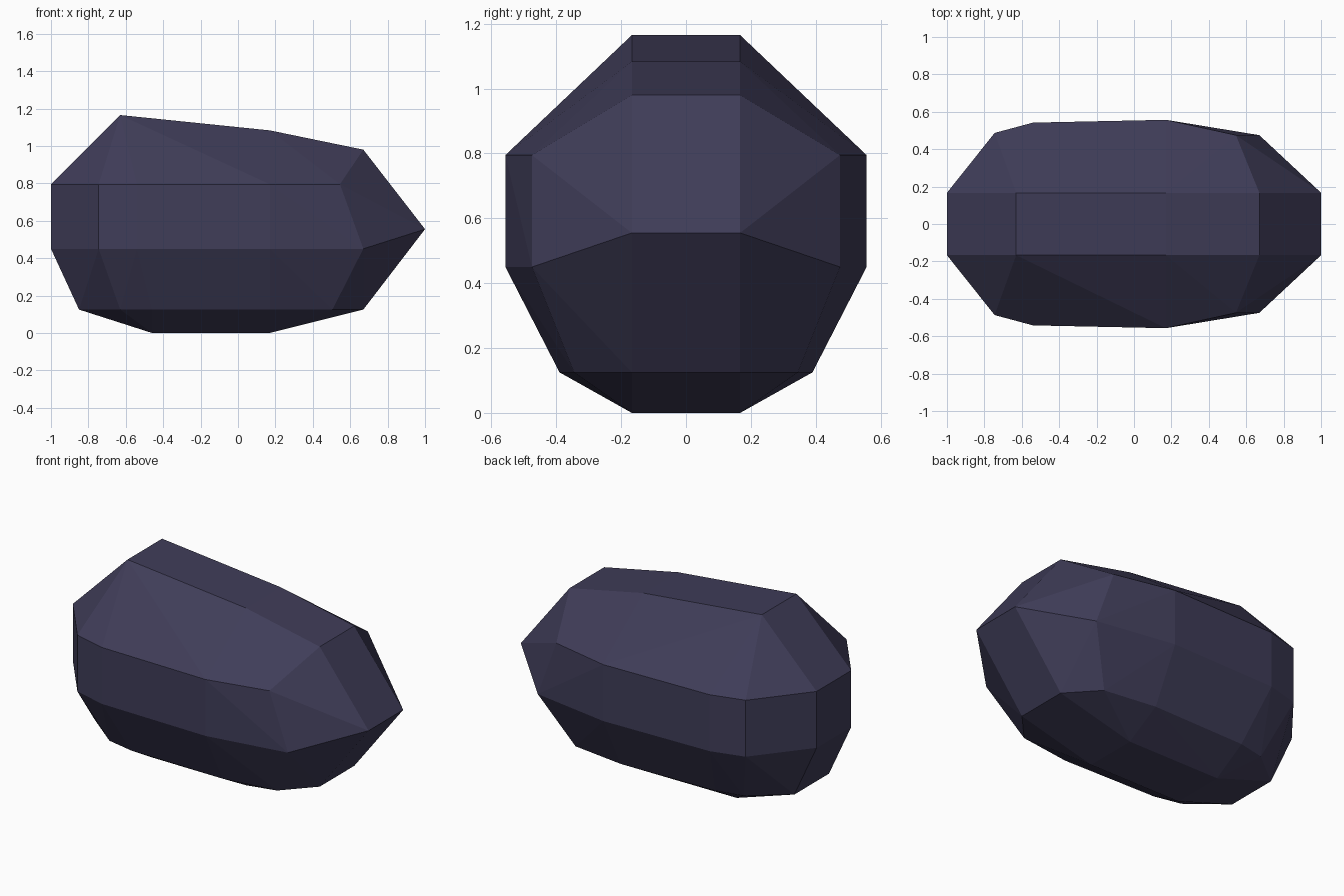
import bpy, bmesh

if "Cube" in bpy.data.objects:
    bpy.data.objects.remove(bpy.data.objects["Cube"])

# Centre band profile (x, z), extruded between y = -0.167 and 0.167
BAND = 0.167
profile = [(-0.63, 1.165), (0.17, 1.083), (0.67, 0.98), (1.0, 0.555), (0.67, 0.125),
           (0.17, 0), (-0.46, 0), (-0.85, 0.125), (-1.0, 0.45), (-1.0, 0.795)]

# Flank outlines (x, half width) at each height
flank = [(-0.745, 0.487), (-0.54, 0.542), (0.17, 0.557)]
rings = {
    0.795: flank + [(0.545, 0.475)],
    0.45: flank + [(0.67, 0.475)],
    0.125: [(-0.63, 0.342), (-0.46, 0.378), (0.17, 0.39), (0.505, 0.345)],
}

half = [(x, BAND, z) for x, z in profile]
half += [(x, y, z) for z, ring in rings.items() for x, y in ring]

# Mirror across y and wrap the facets around the points
bm = bmesh.new()
for x, y, z in half:
    for side in (-1, 1):
        bm.verts.new((x, side * y, z))
hull = bmesh.ops.convex_hull(bm, input=bm.verts[:])
loose = [v for v in bm.verts if not v.link_faces]
bmesh.ops.delete(bm, geom=loose, context='VERTS')
bmesh.ops.dissolve_limit(bm, angle_limit=0.02, verts=bm.verts[:], edges=bm.edges[:])
bmesh.ops.recalc_face_normals(bm, faces=bm.faces[:])

mesh = bpy.data.meshes.new("faceted_rock")
bm.to_mesh(mesh)
bm.free()
rock = bpy.data.objects.new("faceted_rock", mesh)
bpy.context.collection.objects.link(rock)

# Dark slate stone
stone = bpy.data.materials.new("dark_slate")
stone.diffuse_color = (0.05, 0.046, 0.098, 1)
stone.use_nodes = True
stone.node_tree.nodes["Principled BSDF"].inputs["Base Color"].default_value = stone.diffuse_color
mesh.materials.append(stone)
